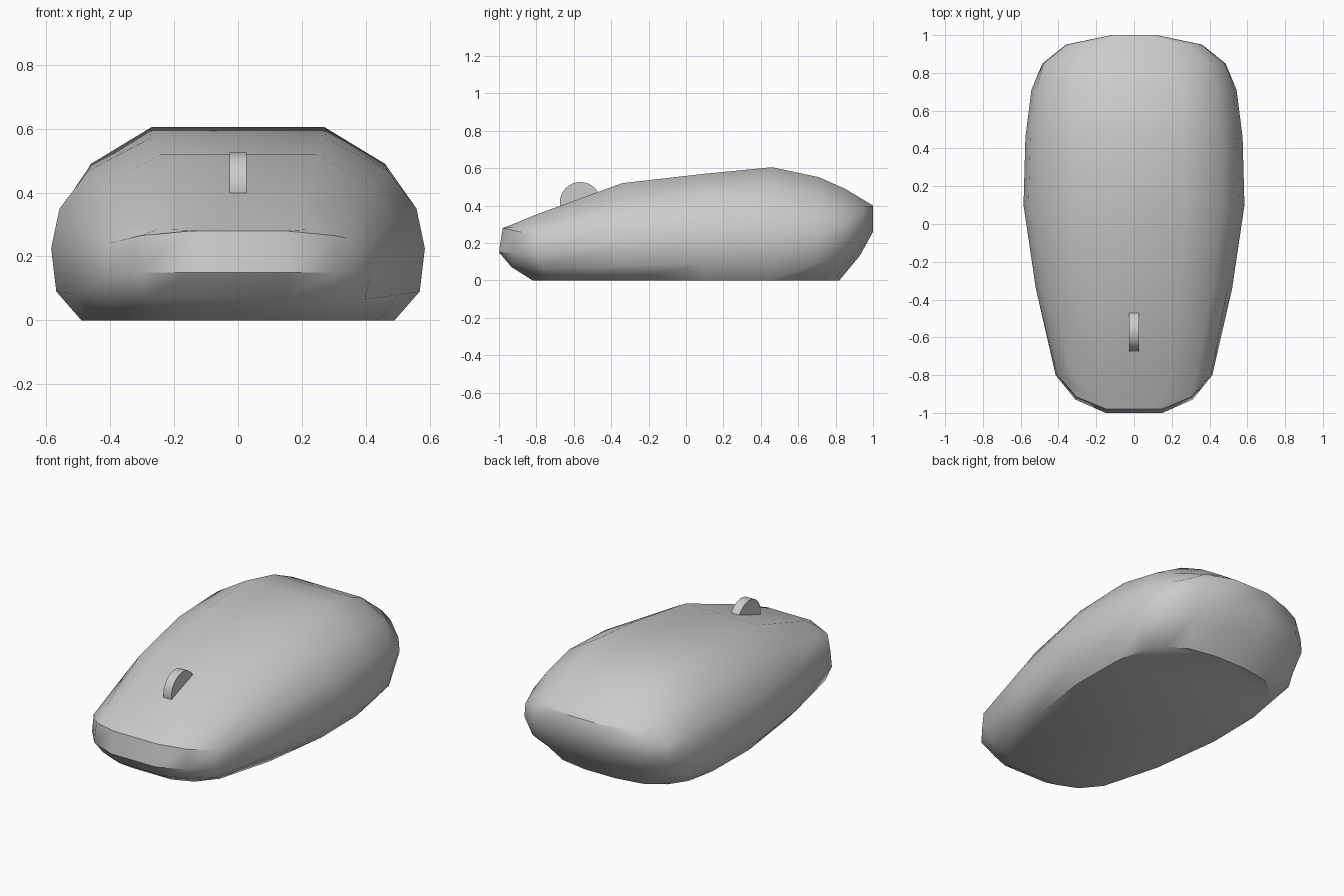
import bpy, bmesh, math

if "Cube" in bpy.data.objects:
    bpy.data.objects.remove(bpy.data.objects["Cube"])

# Stations from front to back:
# y, half width, top z, rim z, widest z, low z, bottom y, bottom half width, low blend
STATIONS = [
    (-1.00, .150, .280, .280, .150, .070, -.82, .130, .38),
    (-.93, .310, .305, .265, .150, .070, -.77, .250, .36),
    (-.80, .415, .355, .240, .140, .065, -.66, .340, .25),
    (-.34, .520, .520, .310, .200, .080, -.32, .435, .17),
    (.10, .585, .570, .350, .225, .090, .10, .490, .17),
    (.46, .575, .605, .355, .225, .090, .44, .485, .17),
    (.71, .543, .552, .340, .230, .095, .62, .450, .20),
    (.85, .485, .490, .310, .230, .110, .72, .380, .28),
    (.95, .360, .430, .350, .250, .130, .79, .270, .36),
    (1.00, .120, .400, .400, .260, .135, .82, .100, .38),
]


def half_section(s):
    y, w, zt, zr, zw, zl, yb, wb, t = s
    yr = y + .02 * max(0, (-y - .7) / .3)          # nose rim leans back
    k = .955 if -.5 < y < .8 else .985
    return [
        (wb, yb, 0),
        (w + (wb - w) * t, y + (yb - y) * t, zl),
        (w, y, zw),
        (w * k, yr, zr),
        (w * .80, yr, zr + (zt - zr) * .54),
        (w * .47, yr, zt),
    ]


def finish(name, bm, angle):
    bmesh.ops.recalc_face_normals(bm, faces=bm.faces)
    me = bpy.data.meshes.new(name)
    bm.to_mesh(me)
    bm.free()
    ob = bpy.data.objects.new(name, me)
    bpy.context.collection.objects.link(ob)
    bpy.ops.object.select_all(action='DESELECT')
    ob.select_set(True)
    bpy.context.view_layer.objects.active = ob
    bpy.ops.object.shade_smooth_by_angle(angle=math.radians(angle))
    return ob


# Mouse body: sections lofted from front to back
bm = bmesh.new()
rows = []
for s in STATIONS:
    half = half_section(s)
    pts = half + [(-x, y, z) for x, y, z in reversed(half)]
    rows.append([bm.verts.new(p) for p in pts])
for a, b in zip(rows, rows[1:]):
    for i in range(11):
        bm.faces.new((a[i], a[i + 1], b[i + 1], b[i]))
# Nose and tail strips
for row in (rows[0], rows[-1]):
    for i in range(3):
        bm.faces.new((row[i], row[i + 1], row[10 - i], row[11 - i]))
    bm.faces.new((row[3], row[4], row[5], row[6], row[7], row[8]))
# Flat underside
bm.faces.new([r[0] for r in rows] + [r[11] for r in reversed(rows)])
finish("mouse_body", bm, 44)

# Scroll wheel
bm = bmesh.new()
bmesh.ops.create_cone(bm, cap_ends=True, segments=32, radius1=.11, radius2=.11, depth=.054)
wheel = finish("scroll_wheel", bm, 30)
wheel.rotation_euler = (0, math.pi / 2, 0)
wheel.location = (0, -.565, .416)
